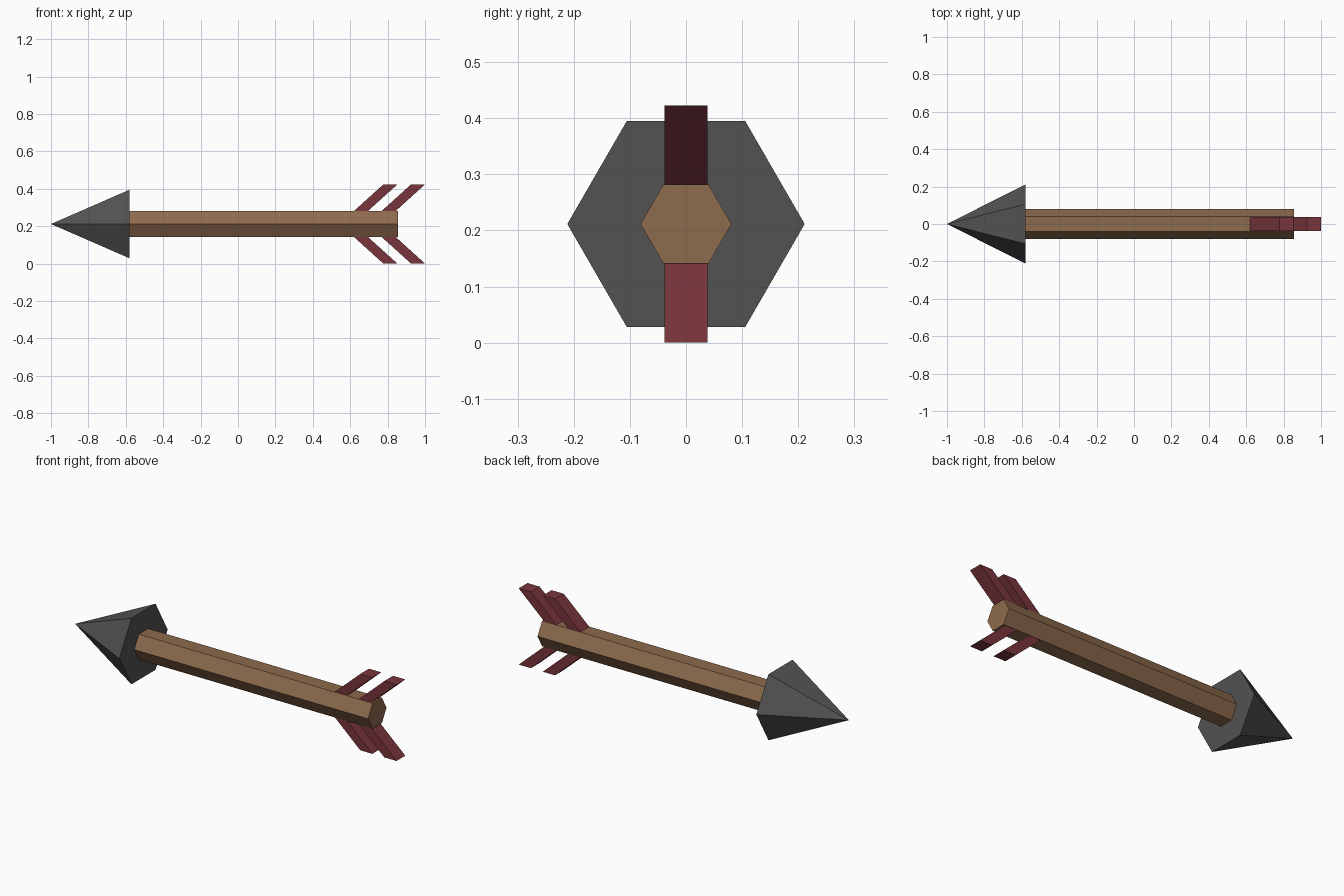
import bpy
import bmesh
from math import pi
from mathutils import Matrix

if "Cube" in bpy.data.objects:
    bpy.data.objects.remove(bpy.data.objects["Cube"])

AXIS_Z = 0.2115  # height of the arrow's centre line


def material(name, rgb):
    m = bpy.data.materials.new(name)
    m.diffuse_color = (*rgb, 1)
    m.use_nodes = True
    m.node_tree.nodes["Principled BSDF"].inputs["Base Color"].default_value = m.diffuse_color
    return m


def finish(name, bm, mat):
    bmesh.ops.recalc_face_normals(bm, faces=bm.faces)
    me = bpy.data.meshes.new(name)
    bm.to_mesh(me)
    bm.free()
    me.materials.append(mat)
    ob = bpy.data.objects.new(name, me)
    bpy.context.collection.objects.link(ob)
    return ob


def hex_along_x(name, x_tip, x_base, r_tip, r_base, mat):
    """Six-sided cone or prism pointing towards -x, corners at +-y."""
    bm = bmesh.new()
    place = Matrix.Translation(((x_tip + x_base) / 2, 0, AXIS_Z)) @ Matrix.Rotation(-pi / 2, 4, 'Y')
    bmesh.ops.create_cone(bm, cap_ends=True, segments=6, radius1=r_base, radius2=r_tip,
                          depth=x_base - x_tip, matrix=place)
    bmesh.ops.remove_doubles(bm, verts=bm.verts, dist=1e-5)
    return finish(name, bm, mat)


def feather(name, x, side, mat):
    """Swept-back slab rising (side 1) or dropping (side -1) from the shaft."""
    half, root, tip, sweep, chord = 0.0385, 0.0695, 0.2115, 0.157, 0.075
    profile = [(x, root), (x + chord, root), (x + chord + sweep, tip), (x + sweep, tip)]
    bm = bmesh.new()
    face = bm.faces.new([bm.verts.new((px, -half, AXIS_Z + side * h)) for px, h in profile])
    ext = bmesh.ops.extrude_face_region(bm, geom=[face])
    bmesh.ops.translate(bm, vec=(0, 2 * half, 0),
                        verts=[g for g in ext["geom"] if isinstance(g, bmesh.types.BMVert)])
    return finish(name, bm, mat)


iron = material("iron", (0.085, 0.085, 0.085))
wood = material("wood", (0.27, 0.145, 0.075))
red = material("feather_red", (0.19, 0.035, 0.045))

# Head and shaft
hex_along_x("arrow_head", -1.0, -0.58, 0, 0.2115, iron)
hex_along_x("shaft", -0.58, 0.855, 0.081, 0.081, wood)

# Two pairs of feathers, above and below
for i, x in enumerate((0.62, 0.768)):
    for label, side in (("upper", 1), ("lower", -1)):
        feather(f"{label}_feather_{i + 1}", x, side, red)
